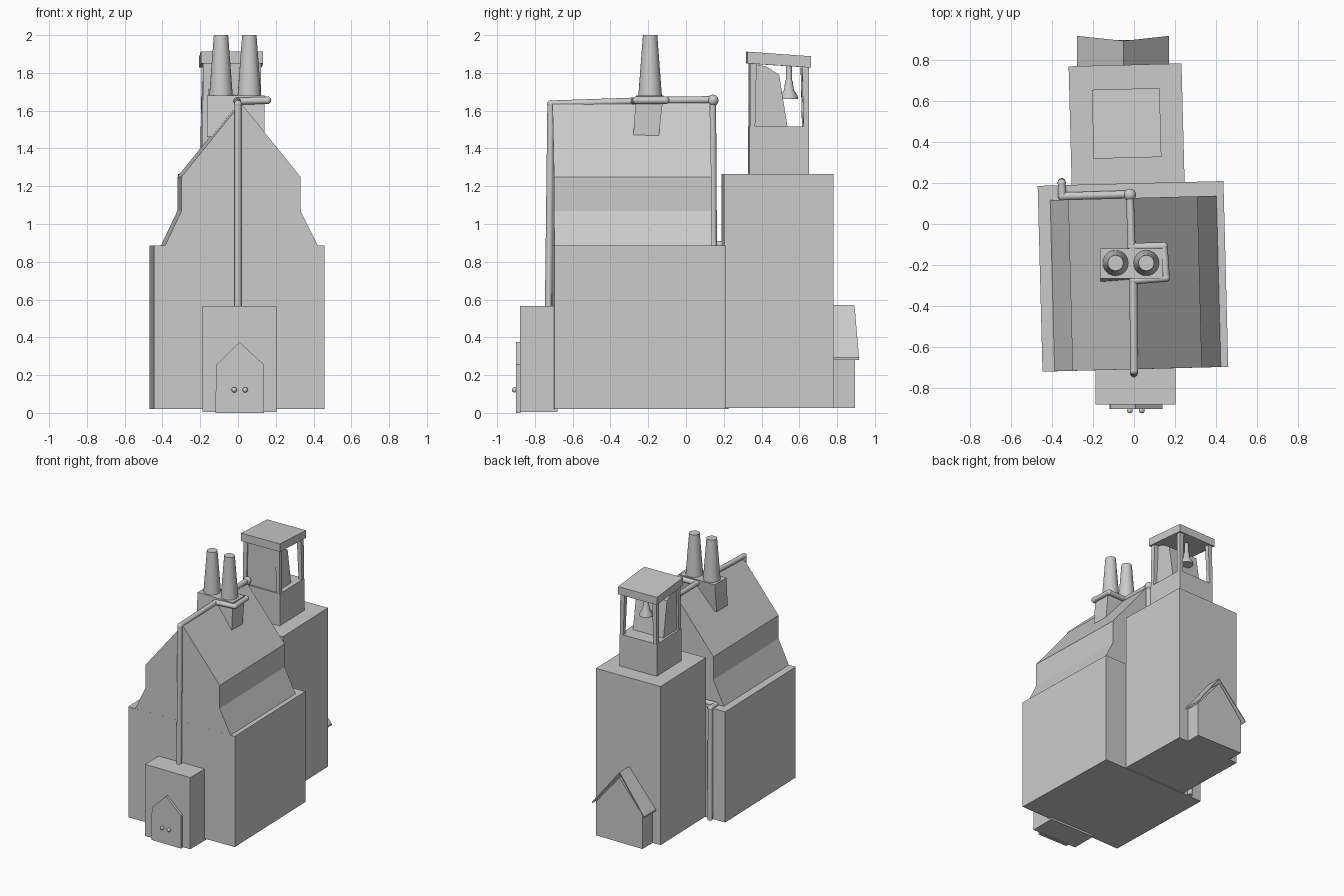
import bpy, bmesh
from math import pi
from mathutils import Vector, Matrix

if "Cube" in bpy.data.objects:
    bpy.data.objects.remove(bpy.data.objects["Cube"])

SKEW = 0.026  # the building is turned very slightly


def finish(bm, name, loc=(0, 0, 0), turn=0.0, smooth=False):
    bmesh.ops.recalc_face_normals(bm, faces=bm.faces)
    me = bpy.data.meshes.new(name)
    bm.to_mesh(me)
    bm.free()
    ob = bpy.data.objects.new(name, me)
    ob.location = loc
    ob.rotation_euler.z = turn
    bpy.context.collection.objects.link(ob)
    if smooth:
        bpy.ops.object.select_all(action='DESELECT')
        ob.select_set(True)
        bpy.context.view_layer.objects.active = ob
        bpy.ops.object.shade_smooth_by_angle()
    return ob


def loft(name, ring_a, ring_b, loc=(0, 0, 0), turn=0.0):
    """Closed solid between two rings with equal point counts."""
    bm = bmesh.new()
    a = [bm.verts.new(p) for p in ring_a]
    b = [bm.verts.new(p) for p in ring_b]
    bm.faces.new(a[::-1])
    bm.faces.new(b)
    for i in range(len(a)):
        j = (i + 1) % len(a)
        bm.faces.new((a[i], a[j], b[j], b[i]))
    return finish(bm, name, loc, turn)


def rect(cx, cy, w, d, z):
    return [(cx + sx * w / 2, cy + sy * d / 2, z)
            for sx, sy in ((-1, -1), (1, -1), (1, 1), (-1, 1))]


def box(name, cx, cy, w, d, z0, z1, turn=0.0):
    return loft(name, rect(0, 0, w, d, z0), rect(0, 0, w, d, z1), (cx, cy, 0), turn)


def prism_y(name, prof, y0, y1, loc=(0, 0, 0), turn=0.0):
    return loft(name, [(x, y0, z) for x, z in prof], [(x, y1, z) for x, z in prof], loc, turn)


def prism_x(name, prof, x0, x1, loc=(0, 0, 0), turn=0.0):
    return loft(name, [(x0, y, z) for y, z in prof], [(x1, y, z) for y, z in prof], loc, turn)


def lathe(name, prof, loc, n=24):
    bm = bmesh.new()
    vs = [bm.verts.new((r, 0, z)) for r, z in prof]
    es = [bm.edges.new(e) for e in zip(vs, vs[1:])]
    bmesh.ops.spin(bm, geom=vs + es, axis=(0, 0, 1), cent=(0, 0, 0), angle=2 * pi, steps=n)
    bmesh.ops.remove_doubles(bm, verts=bm.verts, dist=1e-4)
    return finish(bm, name, loc, 0, True)


def ball(name, loc, r):
    bm = bmesh.new()
    bmesh.ops.create_uvsphere(bm, u_segments=16, v_segments=10, radius=r)
    return finish(bm, name, loc, 0, True)


def pipe(name, pts, r):
    """Straight pipe runs with round joints."""
    bm = bmesh.new()
    pts = [Vector(p) for p in pts]
    for a, b in zip(pts, pts[1:]):
        d = b - a
        m = Matrix.Translation((a + b) / 2) @ d.to_track_quat('Z', 'Y').to_matrix().to_4x4()
        bmesh.ops.create_cone(bm, cap_ends=True, segments=16, radius1=r, radius2=r,
                              depth=d.length, matrix=m)
    for p in pts[1:-1]:
        bmesh.ops.create_uvsphere(bm, u_segments=16, v_segments=10, radius=r * 1.08,
                                  matrix=Matrix.Translation(p))
    return finish(bm, name, (0, 0, 0), 0, True)


# Main hall and its kinked roof
box("hall", -0.005, -0.255, 0.905, 0.905, 0.02, 0.885, SKEW)
prism_y("hall_roof", [(-0.405, 0.88), (-0.315, 1.07), (-0.315, 1.25), (0, 1.64),
                      (0.315, 1.25), (0.315, 1.07), (0.41, 0.88)],
        -0.417, 0.417, (0.005, -0.29, 0), SKEW)

# Rear tower
box("tower", -0.036, 0.485, 0.55, 0.58, 0.025, 1.265, SKEW)

# Belfry: base, inner wedge, posts, tilted roof
BX, BY = -0.036, 0.49
box("belfry_base", BX, BY, 0.315, 0.315, 1.26, 1.515, SKEW)
prism_x("belfry_wall", [(-0.145, 1.51), (0.045, 1.51), (0.0, 1.79), (-0.07, 1.835), (-0.15, 1.85)],
        -0.14, 0.12, (BX, BY, 0), SKEW)
for sx, nx in ((-1, "left"), (1, "right")):
    for sy, ny in ((-1, "front"), (1, "back")):
        loft(f"belfry_post_{ny}_{nx}",
             rect(sx * 0.142, sy * 0.142, 0.028, 0.028, 1.51),
             rect(sx * 0.135, sy * 0.138, 0.036, 0.036, 1.855), (BX, BY, 0), SKEW)
prism_x("belfry_roof", [(-0.168, 1.85), (0.168, 1.828), (0.168, 1.888), (-0.168, 1.912)],
        -0.165, 0.165, (BX, BY, 0), SKEW)

# Bell on its hanger
lathe("bell", [(0, 1.662), (0.048, 1.662), (0.046, 1.68), (0.026, 1.71), (0.02, 1.755),
               (0.015, 1.765), (0.015, 1.845), (0, 1.845)], (BX, 0.545, 0))

# Chimney block with two tapered pots
loft("chimney_block", rect(-0.012, -0.212, 0.305, 0.135, 1.46),
     rect(-0.012, -0.192, 0.305, 0.145, 1.68))
for x, n in ((-0.09, "left"), (0.06, "right")):
    lathe(f"chimney_pot_{n}", [(0, 1.67), (0.063, 1.67), (0.038, 2.0), (0, 2.0)], (x, -0.19, 0))

# Pipe: up the front, along the ridge round the chimney, down the back
pipe("pipe", [(0, -0.728, 0.55), (0, -0.715, 1.635), (-0.003, -0.275, 1.65), (0.155, -0.262, 1.655),
              (0.145, -0.108, 1.655), (-0.012, -0.112, 1.655), (-0.02, 0.14, 1.658),
              (-0.02, 0.145, 0.89), (-0.35, 0.135, 0.89), (-0.352, 0.2, 0.89),
              (-0.352, 0.205, 0.02)], 0.019)
ball("pipe_joint", (-0.02, 0.142, 1.655), 0.03)

# Front porch with pointed door and knobs
box("front_porch", 0.008, -0.78, 0.39, 0.2, 0.005, 0.565)
prism_y("door", [(-0.12, 0.0), (0.138, 0.0), (0.138, 0.255), (0.008, 0.375), (-0.115, 0.255)],
        -0.9, -0.875)
for x, n in ((-0.02, "left"), (0.038, "right")):
    ball(f"door_knob_{n}", (x, -0.908, 0.122), 0.014)

# Back porch with flared gable roof
prism_y("back_porch", [(-0.25, 0.025), (0.15, 0.025), (0.15, 0.29), (-0.05, 0.53), (-0.25, 0.29)],
        0.74, 0.895)
T = 0.012
roof = [(-0.277, 0.28), (-0.05, 0.56), (0.17, 0.28), (0.17, 0.28 + T), (-0.05, 0.56 + T), (-0.277, 0.28 + T)]
loft("back_porch_roof", [(x, 0.76, z) for x, z in roof],
     [(x, 0.892 if x == -0.05 else 0.916, z) for x, z in roof])
